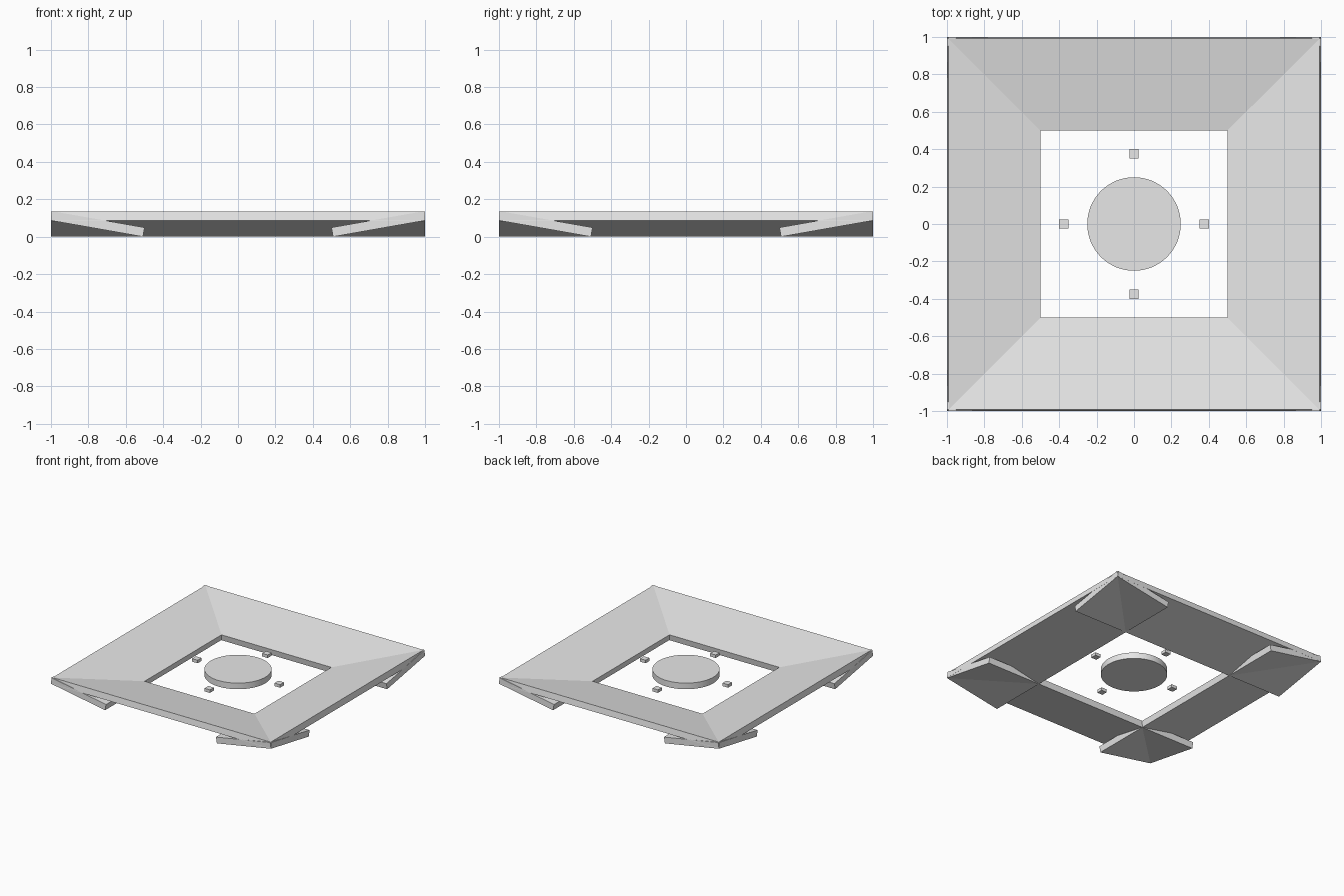
import bpy
import math

default_cube = bpy.data.objects.get("Cube")
if default_cube:
    bpy.data.objects.remove(default_cube, do_unlink=True)

grey = bpy.data.materials.new("light_grey")
grey.use_nodes = True
grey.diffuse_color = (0.8, 0.8, 0.8, 1)
grey.node_tree.nodes["Principled BSDF"].inputs["Base Color"].default_value = (0.8, 0.8, 0.8, 1)

TILT = math.radians(10)
THICK = 0.05
WIDTH = 0.5
# Height that puts the lowest edge of the tilted slabs on the ground
MID_Z = (WIDTH * math.sin(TILT) + THICK * math.cos(TILT)) / 2


def box(name, size, location, rotation):
    bpy.ops.mesh.primitive_cube_add(size=1, location=location, rotation=rotation)
    obj = bpy.context.object
    obj.name = name
    obj.scale = size
    bpy.ops.object.transform_apply(location=False, rotation=False, scale=True)
    obj.data.materials.append(grey)
    return obj


# Four crossing slabs that slope down to the middle, and four small blocks
for i, side in enumerate(("left", "back", "right", "front")):
    turn = i * math.pi / 2
    c, s = math.cos(turn), math.sin(turn)
    box(side + "_slab", (WIDTH, 2, THICK),
        (0.75 * c, 0.75 * s, MID_Z), (0, -TILT, turn))
    box(side + "_block", (0.05, 0.05, 0.025),
        (0.375 * c, 0.375 * s, MID_Z), (0, 0, turn))

# Round centre plate
bpy.ops.mesh.primitive_cylinder_add(vertices=64, radius=0.25, depth=THICK,
                                    location=(0, 0, MID_Z))
disc = bpy.context.object
disc.name = "centre_disc"
disc.data.materials.append(grey)
bpy.ops.object.shade_smooth_by_angle()
